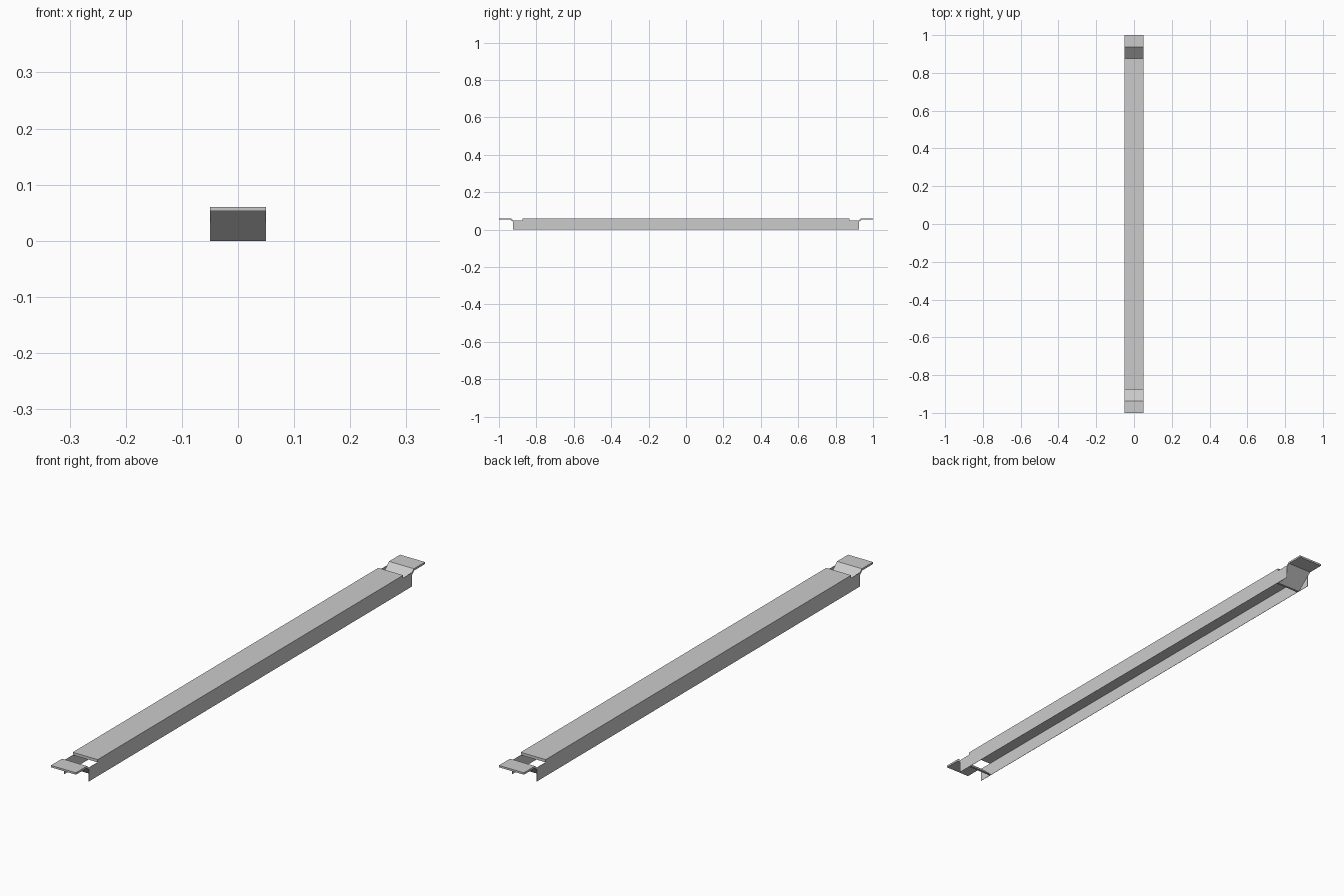
import bpy

if "Cube" in bpy.data.objects:
    bpy.data.objects.remove(bpy.data.objects["Cube"])

W = 0.05      # half width
T = 0.001     # side wall thickness


def extrude_profile(name, yz, x0, x1):
    """Solid made by sweeping a side-view outline along x."""
    n = len(yz)
    verts = [(x, y, z) for x in (x0, x1) for y, z in yz]
    faces = [tuple(range(n))[::-1], tuple(range(n, 2 * n))]
    faces += [(i, (i + 1) % n, n + (i + 1) % n, n + i) for i in range(n)]
    mesh = bpy.data.meshes.new(name)
    mesh.from_pydata(verts, [], faces)
    obj = bpy.data.objects.new(name, mesh)
    bpy.context.collection.objects.link(obj)
    # consistent outward normals
    import bmesh
    bm = bmesh.new()
    bm.from_mesh(mesh)
    bmesh.ops.recalc_face_normals(bm, faces=bm.faces)
    bm.to_mesh(mesh)
    bm.free()
    return obj


# Top plate of the channel
extrude_profile("top_plate", [(-0.875, 0.05), (0.875, 0.05),
                              (0.875, 0.06), (-0.875, 0.06)], -W, W)

# Thin side walls, running past the plate at both ends
wall = [(-0.925, 0), (0.925, 0), (0.925, 0.05), (-0.925, 0.05)]
extrude_profile("left_wall", wall, -W, -W + T)
extrude_profile("right_wall", wall, W - T, W)

# Bent end hooks: flat tab with a ramp dropping to the channel floor
hook = [(1.0, 0.06), (0.9365, 0.06), (0.867, 0.0), (0.875, 0.0),
        (0.9385, 0.053), (1.0, 0.053)]
for name, s in (("front_hook", -1), ("back_hook", 1)):
    extrude_profile(name, [(s * y, z) for y, z in hook], -W, W)
